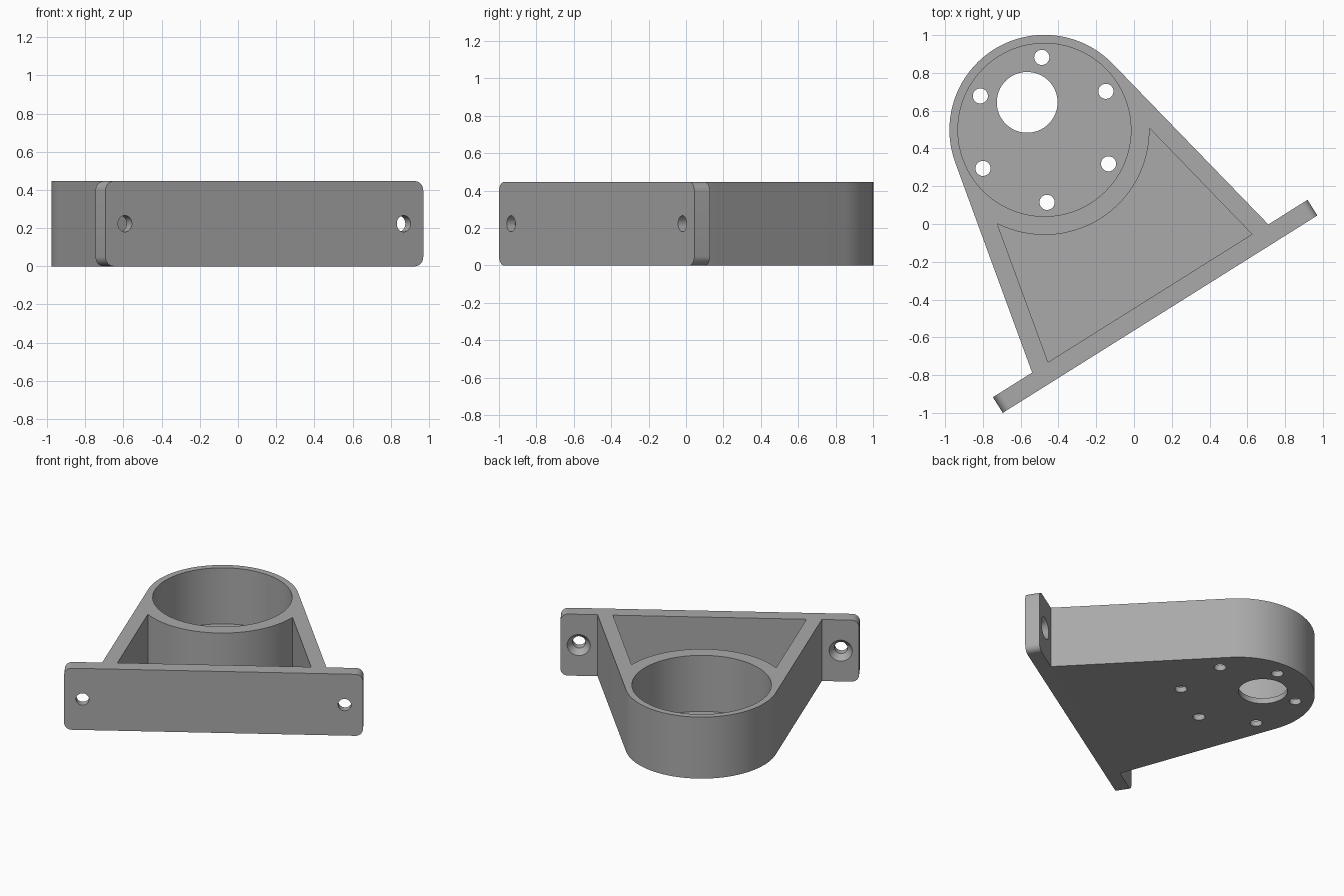
import bpy
import bmesh
from math import cos, sin, pi, radians, asin, atan2, hypot
from mathutils import Matrix, Vector

HEIGHT = 0.446
FLOOR = 0.04
PLATE = 0.098      # mounting plate thickness
HALF = 0.983       # mounting plate half length
CENTRE = 1.152     # distance from plate front to bore axis
OUTER, BORE = 0.503, 0.458
HOLE_X = 0.862

cube = bpy.data.objects.get("Cube")
if cube:
    bpy.data.objects.remove(cube, do_unlink=True)

grey = bpy.data.materials.new("plain grey")
grey.use_nodes = True
grey.diffuse_color = (0.4, 0.4, 0.4, 1)
grey.node_tree.nodes["Principled BSDF"].inputs["Base Color"].default_value = (0.4, 0.4, 0.4, 1)


def arc(x, y, r, start, end, steps):
    return [(x + r * cos(start + (end - start) * i / steps),
             y + r * sin(start + (end - start) * i / steps)) for i in range(steps + 1)]


def prism(name, points, low, high, matrix=Matrix()):
    """Extrude a closed outline along its normal."""
    bm = bmesh.new()
    face = bm.faces.new([bm.verts.new((x, y, low)) for x, y in points])
    top = bmesh.ops.extrude_face_region(bm, geom=[face])["geom"]
    verts = [v for v in top if isinstance(v, bmesh.types.BMVert)]
    bmesh.ops.translate(bm, vec=(0, 0, high - low), verts=verts)
    return finish(name, bm, matrix)


def cone(name, r1, r2, depth, matrix):
    bm = bmesh.new()
    bmesh.ops.create_cone(bm, cap_ends=True, segments=48, radius1=r1, radius2=r2, depth=depth)
    return finish(name, bm, matrix)


def finish(name, bm, matrix):
    bm.transform(matrix)
    bmesh.ops.recalc_face_normals(bm, faces=bm.faces)
    mesh = bpy.data.meshes.new(name)
    bm.to_mesh(mesh)
    bm.free()
    mesh.materials.append(grey)
    obj = bpy.data.objects.new(name, mesh)
    bpy.context.collection.objects.link(obj)
    return obj


def combine(target, tool, operation):
    mod = target.modifiers.new("join", "BOOLEAN")
    mod.operation, mod.solver, mod.object = operation, "EXACT", tool
    bpy.context.view_layer.update()
    graph = bpy.context.evaluated_depsgraph_get()
    mesh = bpy.data.meshes.new_from_object(target.evaluated_get(graph))
    target.modifiers.clear()
    target.data = mesh
    bpy.data.objects.remove(tool, do_unlink=True)


# Body: two tapered sides running tangent into the round housing
foot_x, foot_y = 0.738, PLATE
dx, dy = -foot_x, CENTRE - foot_y
side = atan2(dy, dx) - asin(OUTER / hypot(dx, dy))
tangent = side - pi / 2
slope = -cos(side) / sin(side)
base = PLATE / 2
base_x = foot_x + slope * (foot_y - base)
outline = [(-base_x, base), (base_x, base)] + arc(0, CENTRE, OUTER, tangent, pi - tangent, 40)
bracket = prism("motor_bracket", outline, 0, HEIGHT)

# Mounting plate with rounded corners, standing upright
r = 0.05
corners = [(HALF - r, HEIGHT - r), (r - HALF, HEIGHT - r), (r - HALF, r), (HALF - r, r)]
plate_outline = []
for i, (x, z) in enumerate(corners):
    plate_outline += arc(x, z, r, i * pi / 2, (i + 1) * pi / 2, 8)
upright = Matrix.Rotation(pi / 2, 4, "X")
combine(bracket, prism("mounting_plate", plate_outline, -PLATE, 0, upright), "UNION")

# Motor bore and the lightening pocket in front of it
combine(bracket, prism("bore_cutter", arc(0, CENTRE, BORE, 0, 2 * pi * 79 / 80, 79), FLOOR, 1), "DIFFERENCE")
turn = radians(-31.2)
pocket = [(-0.637, 0.1), (0.637, 0.1)] + arc(0, CENTRE, 0.556, turn, -pi - turn, 32)
combine(bracket, prism("pocket_cutter", pocket, FLOOR, 1), "DIFFERENCE")

# Offset shaft hole and ring of screw holes through the floor
holes = [(0, CENTRE + 0.172, 0.161)]
holes += [(0.384 * cos(i * pi / 3), CENTRE + 0.384 * sin(i * pi / 3), 0.04) for i in range(6)]
for x, y, radius in holes:
    combine(bracket, cone("floor_hole_cutter", radius, radius, 0.3,
                          Matrix.Translation((x, y, 0))), "DIFFERENCE")

# Countersunk holes at both ends of the plate
for x in (-HOLE_X, HOLE_X):
    place = Matrix.Translation((x, 0.05, HEIGHT / 2)) @ upright
    combine(bracket, cone("plate_hole_cutter", 0.043, 0.043, 0.3, place), "DIFFERENCE")
    sink = Matrix.Translation((x, PLATE - 0.02, HEIGHT / 2)) @ upright
    combine(bracket, cone("countersink_cutter", 0.08, 0.043, 0.05, sink), "DIFFERENCE")

# Turn the bracket into place and smooth the round walls
bracket.data.transform(Matrix.Translation((0.138, -0.4775, 0)) @ Matrix.Rotation(radians(32.1), 4, "Z"))
bpy.ops.object.select_all(action="DESELECT")
bracket.select_set(True)
bpy.context.view_layer.objects.active = bracket
bpy.ops.object.shade_smooth_by_angle(angle=radians(30))
